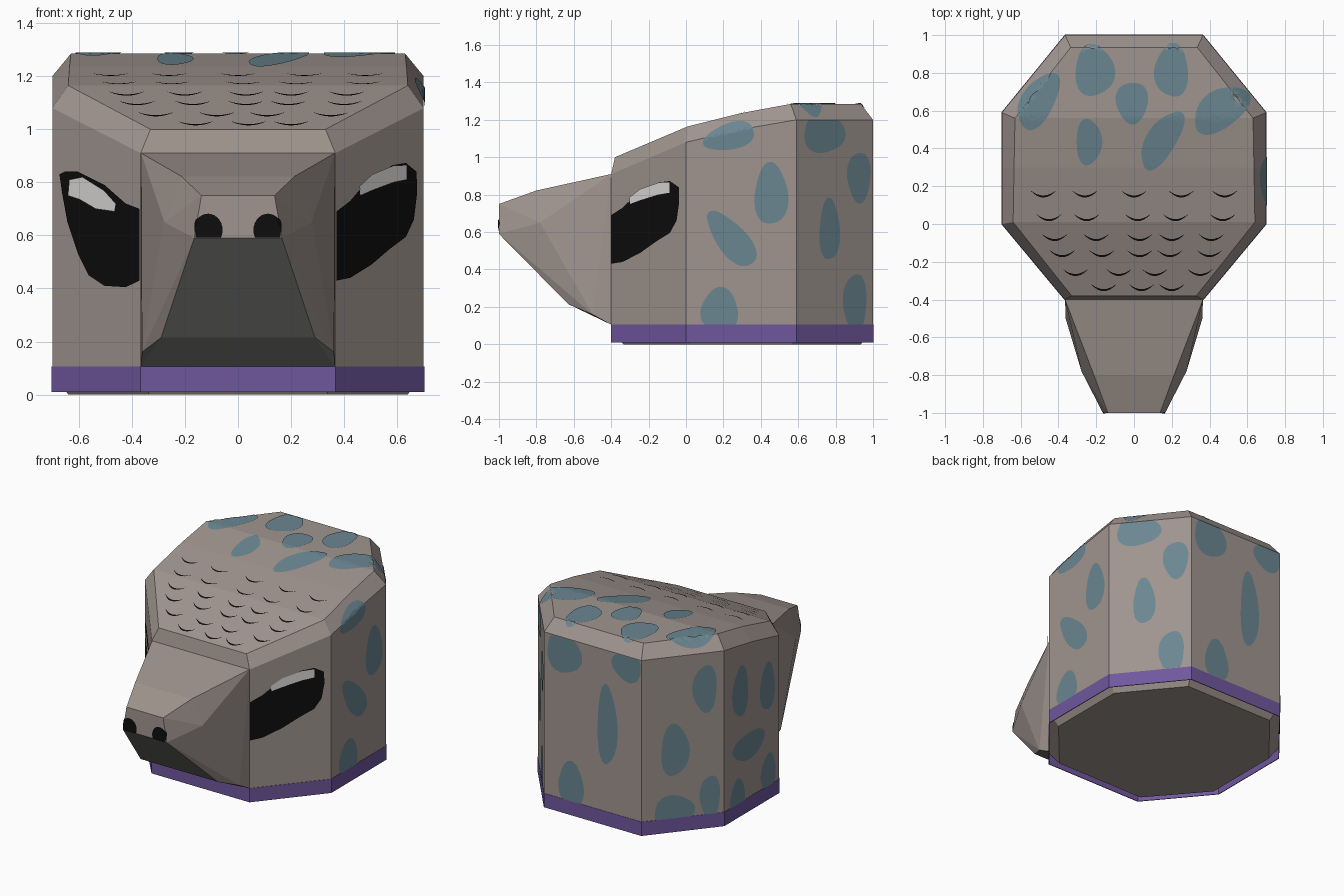
import bpy, bmesh, math
from mathutils import Vector
from mathutils.bvhtree import BVHTree

if "Cube" in bpy.data.objects:
    bpy.data.objects.remove(bpy.data.objects["Cube"])


def material(name, r, g, b):
    m = bpy.data.materials.new(name)
    lin = [((c / 255 + 0.055) / 1.055) ** 2.4 for c in (r, g, b)]
    m.diffuse_color = (*lin, 1)
    m.use_nodes = True
    m.node_tree.nodes["Principled BSDF"].inputs["Base Color"].default_value = m.diffuse_color
    return m


TAUPE = material("taupe", 160, 149, 143)
GREY = material("jaw grey", 132, 131, 128)
PURPLE = material("purple", 112, 87, 158)
BLUE = material("blue grey", 106, 134, 145)
BLACK = material("black", 13, 13, 13)
LIGHT = material("light grey", 222, 220, 218)


def finish(name, bm, mats):
    me = bpy.data.meshes.new(name)
    bm.to_mesh(me)
    for m in mats:
        me.materials.append(m)
    ob = bpy.data.objects.new(name, me)
    bpy.context.collection.objects.link(ob)
    return ob


def ring(bm, half):
    """Right half outline plus its mirror image, as one closed loop."""
    pts = half + [(-x, y, z) for x, y, z in reversed(half)]
    return [bm.verts.new(p) for p in pts]


def bridge(bm, a, b):
    n = len(a)
    for i in range(n):
        bm.faces.new((a[i], a[(i + 1) % n], b[(i + 1) % n], b[i]))


# Body: eight-sided block with bevelled top and bottom, sloping roof
wall = [(.367, -.4), (.70, 0), (.70, .3), (.70, .59), (.365, 1.0)]
wall_z = [.91, 1.08, 1.15, 1.20, 1.20]
roof = [(.33, -.38, 1.0), (.64, .01, 1.165), (.635, .3, 1.237), (.63, .56, 1.285), (.335, .935, 1.285)]
base = [(.335, -.335, 0), (.64, .02, 0), (.64, .3, 0), (.64, .565, 0), (.335, .935, 0)]
bm = bmesh.new()
loops = [ring(bm, base),
         ring(bm, [(x, y, .09) for x, y in wall]),
         ring(bm, [(x, y, z) for (x, y), z in zip(wall, wall_z)]),
         ring(bm, roof)]
for a, b in zip(loops, loops[1:]):
    bridge(bm, a, b)
bm.faces.new(loops[0])
top = loops[3]
for i in range(4):
    bm.faces.new((top[i], top[i + 1], top[8 - i], top[9 - i]))
bmesh.ops.recalc_face_normals(bm, faces=bm.faces)
finish("body", bm, [TAUPE])
body_tree = BVHTree.FromBMesh(bm)

# Collar: thin purple band around the bottom
bm = bmesh.new()


def band(s, z):
    return ring(bm, [(x * s, .3 + (y - .3) * s, z) for x, y in wall])


c = [band(1.003, .01), band(1.003, .105), band(.996, .105), band(.996, .01)]
for i in range(4):
    bridge(bm, c[i], c[(i + 1) % 4])
bmesh.ops.recalc_face_normals(bm, faces=bm.faces)
finish("collar", bm, [PURPLE])

# Snout: convex wedge, grey underneath
bm = bmesh.new()
for x, y, z in [(.365, -.4, .91), (.212, -.8, .822), (.138, -1, .75), (.165, -1, .59), (.278, -.78, .65),
                (.29, -.63, .215), (.362, -.5, .16), (.365, -.4, .105)]:
    bm.verts.new((x, y, z))
    bm.verts.new((-x, y, z))
bmesh.ops.convex_hull(bm, input=bm.verts)
bmesh.ops.recalc_face_normals(bm, faces=bm.faces)
for f in bm.faces:
    f.material_index = int(f.normal.z < -.4)
finish("snout", bm, [TAUPE, GREY])
snout_tree = BVHTree.FromBMesh(bm)

VIEWS = {"right": (lambda a, b: (3, a, b), (-1, 0, 0)),
         "left": (lambda a, b: (-3, a, b), (1, 0, 0)),
         "front": (lambda a, b: (a, -3, b), (0, 1, 0)),
         "back": (lambda a, b: (a, 3, b), (0, -1, 0)),
         "top": (lambda a, b: (a, b, 3), (0, 0, -1))}


def drape(bm, rows, view, tree, lift, closed):
    """Project rows of 2D points onto a surface as a thin painted patch."""
    start, d = VIEWS[view]
    normals, grid = {}, []
    for row in rows:
        line = []
        for a, b in row:
            hit, n, _, _ = tree.ray_cast(Vector(start(a, b)), Vector(d))
            v = bm.verts.new(hit + n * lift) if hit else None
            if v:
                normals[v] = n
            line.append(v)
        grid.append(line)
    n = len(rows[0])
    quads = [(r[i], r[(i + 1) % n], s[(i + 1) % n], s[i])
             for r, s in zip(grid, grid[1:]) for i in range(n if closed else n - 1)]
    if closed:
        quads.append(tuple(grid[-1]))
    for q in quads:
        if None not in q:
            f = bm.faces.new(q)
            f.normal_update()
            if f.normal.dot(normals[q[0]]) < 0:
                f.normal_flip()


def rings(outline, clamp=None):
    """Shrinking copies of an outline, optionally held inside a rectangle."""
    cx = sum(p[0] for p in outline) / len(outline)
    cy = sum(p[1] for p in outline) / len(outline)
    rows = [[(cx + (x - cx) * s, cy + (y - cy) * s) for x, y in outline] for s in (1, .85, .7, .5, .25, .04)]
    if clamp:
        a0, a1, b0, b1 = clamp
        rows = [[(min(max(x, a0), a1), min(max(y, b0), b1)) for x, y in r] for r in rows]
    return rows


def blob(cx, cy, rx, ry, deg=0, wob=0.07):
    out, r = [], math.radians(deg)
    for i in range(28):
        t = math.tau * i / 28
        k = 1 + wob * math.sin(3 * t + cx * 20)
        u, v = rx * k * math.cos(t), ry * k * math.sin(t)
        out.append((cx + u * math.cos(r) - v * math.sin(r), cy + u * math.sin(r) + v * math.cos(r)))
    return out


# Blue spots: (view, clamp rectangle, ellipses)
spots = [
    ("top", None, [(-.505, .65, .165, .085, 60), (-.21, .81, .105, .135), (-.24, .435, .068, .122),
                   (-.01, .645, .085, .11), (.20, .81, .09, .14), (.148, .445, .175, .078, 58),
                   (.46, .605, .165, .10, 35)]),
    ("right", (.01, .58, .105, 1.25), [(.235, 1.11, .14, .07, 15), (.455, .80, .09, .165),
                                       (.245, .56, .18, .08, -50), (.18, .18, .10, .12)]),
    ("right", (.60, .99, .105, 1.198), [(.735, 1.13, .11, .11), (.765, .61, .055, .165),
                                        (.923, .895, .063, .135), (.902, .22, .063, .16)]),
    ("left", (.01, .58, .105, 1.2), [(.42, .855, .085, .17), (.13, .78, .08, .16), (.33, .46, .17, .09),
                                     (.45, .15, .08, .12), (.12, .2, .08, .12)]),
    ("left", (.60, .99, .105, 1.198), [(.835, .565, .07, .175), (.685, .96, .06, .16), (.66, .22, .05, .15),
                                       (.84, .16, .10, .10)]),
    ("back", (-.36, .36, .105, 1.198), [(.215, 1.10, .13, .14), (-.26, 1.13, .11, .10), (-.11, .69, .075, .27),
                                        (.16, .22, .095, .15)]),
]
bm = bmesh.new()
for view, clamp, ellipses in spots:
    for e in ellipses:
        drape(bm, rings(blob(*e), clamp), view, body_tree, .004, True)
finish("blue_spots", bm, [BLUE])

# Eyes on the two front corner faces, with light glints
eyes = [[(.368, .43), (.42, .44), (.5, .49), (.57, .55), (.63, .595), (.66, .66), (.672, .76), (.67, .84),
         (.63, .873), (.58, .865), (.48, .80), (.42, .73), (.368, .69)],
        [(-.67, .83), (-.65, .84), (-.6, .84), (-.5, .79), (-.42, .72), (-.368, .70), (-.368, .43), (-.42, .405),
         (-.5, .41), (-.56, .45), (-.6, .53), (-.64, .65), (-.66, .76)]]
glints = [[(.455, .75), (.452, .785), (.5, .83), (.58, .863), (.63, .865), (.63, .81), (.58, .80), (.5, .77)],
          [(-.635, .75), (-.63, .81), (-.58, .82), (-.5, .77), (-.455, .72), (-.46, .69), (-.53, .70), (-.59, .735)]]
for name, shapes, mat, lift in (("eyes", eyes, BLACK, .004), ("eye_glints", glints, LIGHT, .008)):
    bm = bmesh.new()
    for s in shapes:
        drape(bm, rings(s), "front", body_tree, lift, True)
    finish(name, bm, [mat])

# Nostrils at the lower corners of the nose plate
bm = bmesh.new()
for sx in (-1, 1):
    drape(bm, rings(blob(sx * .113, .62, .055, .062, 0, 0), (-.16, .16, .592, .745)),
          "front", snout_tree, .004, True)
finish("nostrils", bm, [BLACK])

# Scale marks: rows of thin crescents on the sloping roof
rows = {.165: (-.48, -.26, 0, .25, .48), .04: (-.45, -.25, .02, .22, .47), -.065: (-.42, -.2, .03, .2, .41),
        -.15: (-.38, -.17, .03, .19, .4), -.25: (-.31, -.08, .11, .35), -.33: (-.16, .04, .2)}
bm = bmesh.new()
for y, xs in rows.items():
    for x in xs:
        low, high = [], []
        for i in range(9):
            t = -1 + i / 4
            yy = y - .015 + .025 * t * t
            low.append((x + .065 * t, yy - .009 * (1 - t * t)))
            high.append((x + .065 * t, yy + .002))
        drape(bm, [low, high], "top", body_tree, .004, False)
finish("scale_marks", bm, [BLACK])
